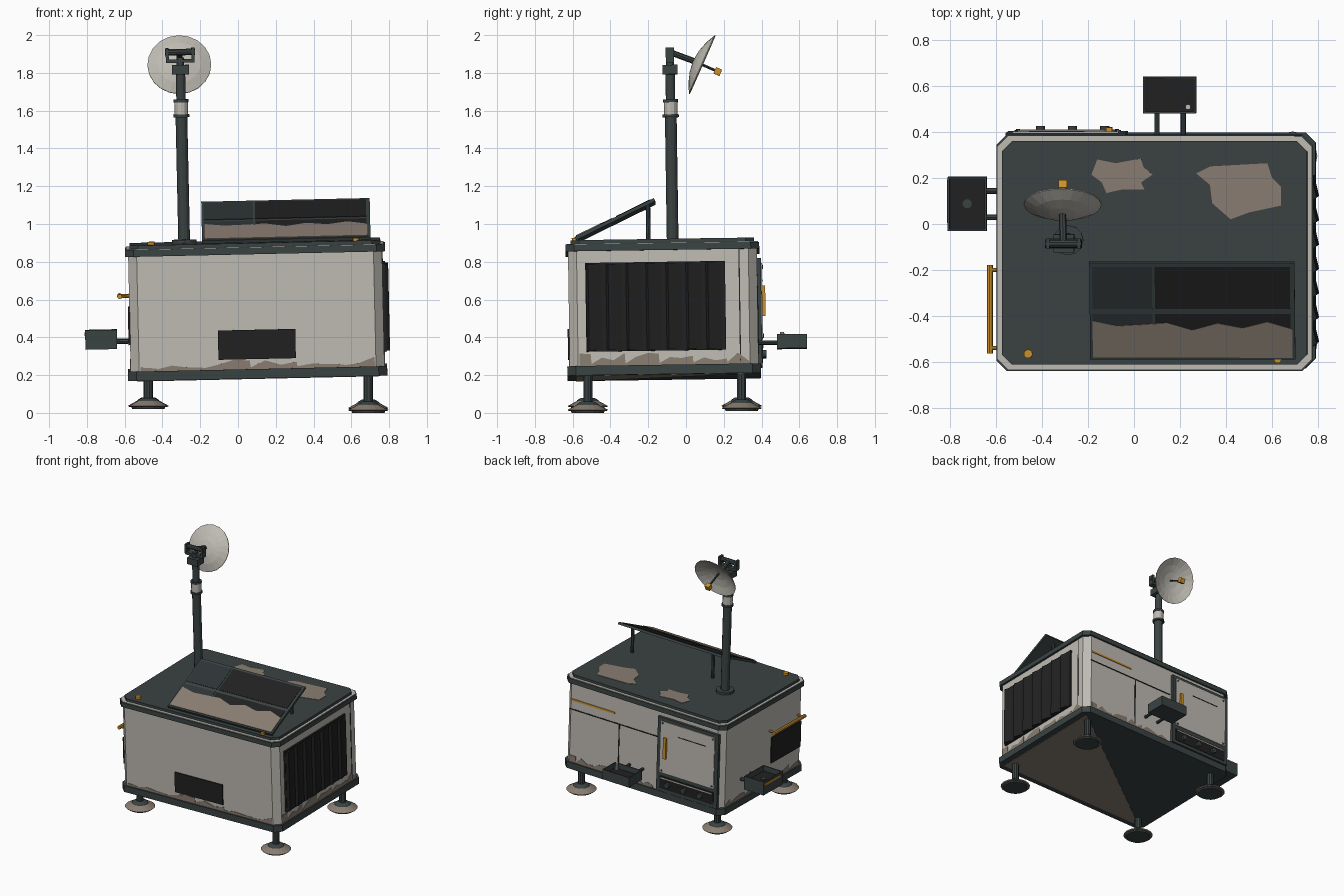
import bpy, bmesh, math, random
from mathutils import Matrix, Vector

random.seed(4)
if "Cube" in bpy.data.objects:
    bpy.data.objects.remove(bpy.data.objects["Cube"])


def material(name, rgb):
    m = bpy.data.materials.new(name)
    m.use_nodes = True
    m.diffuse_color = (*rgb, 1)
    m.node_tree.nodes["Principled BSDF"].inputs["Base Color"].default_value = (*rgb, 1)
    return m


LIGHT = material("pale paint", (0.52, 0.50, 0.45))
DARK = material("dark trim", (0.043, 0.055, 0.055))
SLATE = material("slate glass", (0.027, 0.035, 0.036))
BLACK = material("black", (0.015, 0.015, 0.015))
DUST = material("dust", (0.25, 0.205, 0.165))
ORANGE = material("orange", (0.60, 0.28, 0.025))

# The cabinet stands slightly out of level; its parts share this tilt
CX, CY = 0.109, -0.112
PIVOT = Matrix.Translation((CX, CY, 0))
TILT = PIVOT @ Matrix.Rotation(0.015, 4, 'X') @ Matrix.Rotation(-0.022, 4, 'Y') @ PIVOT.inverted()


def finish(name, bm, mats, matrix=TILT):
    bmesh.ops.recalc_face_normals(bm, faces=bm.faces)
    mesh = bpy.data.meshes.new(name)
    bm.to_mesh(mesh)
    bm.free()
    for m in mats:
        mesh.materials.append(m)
    ob = bpy.data.objects.new(name, mesh)
    ob.matrix_world = matrix
    bpy.context.collection.objects.link(ob)
    return ob


def frame(origin, u, v):
    u, v = Vector(u), Vector(v)
    return Matrix.Translation(origin) @ Matrix((u, v, u.cross(v))).transposed().to_4x4()


def plate(name, pts, fr, n0, n1, mat, matrix=TILT):
    """Extrude a flat outline along the normal of a frame."""
    bm = bmesh.new()
    low = [bm.verts.new(fr @ Vector((u, v, n0))) for u, v in pts]
    high = [bm.verts.new(fr @ Vector((u, v, n1))) for u, v in pts]
    bm.faces.new(low)
    bm.faces.new(high)
    for i in range(len(pts)):
        j = (i + 1) % len(pts)
        bm.faces.new((low[i], low[j], high[j], high[i]))
    return finish(name, bm, [mat], matrix)


def rect(u0, u1, v0, v1):
    return [(u0, v0), (u1, v0), (u1, v1), (u0, v1)]


def chamfered(hx, hy, c):
    corners = [(hx, hy - c), (hx - c, hy), (c - hx, hy), (-hx, hy - c)]
    corners += [(-x, -y) for x, y in corners]
    return [(CX + x, CY + y) for x, y in corners]


def lathe(name, profile, p0, axis, mat, sides=14, matrix=TILT, closed=False):
    """Revolve (radius, distance) points around an axis."""
    bm = bmesh.new()
    fr = Matrix.Translation(p0) @ Vector(axis).to_track_quat('Z', 'Y').to_matrix().to_4x4()
    rings = []
    for r, t in profile:
        angles = [math.tau * k / sides for k in range(sides)]
        rings.append([bm.verts.new(fr @ Vector((r * math.cos(a), r * math.sin(a), t))) for a in angles])
    for a, b in zip(rings, rings[1:] + rings[:1] if closed else rings[1:]):
        for k in range(sides):
            j = (k + 1) % sides
            bm.faces.new((a[k], a[j], b[j], b[k]))
    if not closed:
        bm.faces.new(rings[0])
        bm.faces.new(rings[-1])
    return finish(name, bm, [mat], matrix)


def rod(name, p0, p1, r, mat, sides=12, matrix=TILT):
    d = Vector(p1) - Vector(p0)
    return lathe(name, [(r, 0), (r, d.length)], p0, d, mat, sides, matrix)


HX, HY = 0.672, 0.5
X, Y, Z = Vector((1, 0, 0)), Vector((0, 1, 0)), Vector((0, 0, 1))
FRONT = frame((0, CY - HY, 0), X, Z)
BACK = frame((0, CY + HY, 0), -X, Z)
RIGHT = frame((CX + HX, 0, 0), Y, Z)
LEFT = frame((CX - HX, 0, 0), -Y, Z)
TOP = frame((0, 0, 0), X, Y)

# Cabinet shell, base trim, roof band and lid
for name, hx, hy, z0, z1, mat in (
        ("cabinet", HX, HY, 0.2, 0.88, LIGHT), ("base_trim", 0.686, 0.513, 0.19, 0.24, DARK),
        ("roof_band", 0.688, 0.513, 0.848, 0.884, DARK), ("roof_seal", 0.682, 0.507, 0.88, 0.888, LIGHT),
        ("roof_lid", 0.664, 0.486, 0.88, 0.907, DARK)):
    plate(name, chamfered(hx, hy, 0.045), TOP, z0, z1, mat)
x1, y1 = 0.64, 0.468
plate("underside_dust", [(CX + x1, CY + y1), (CX + x1, CY - y1), (CX - x1, CY - y1)],
      TOP, 0.187, 0.192, DUST)


# Jagged dust along the foot of each wall
def jagged(u0, u1, base, low, high, steps):
    pts = [(u1, base), (u0, base)]
    for i in range(steps):
        u = u0 + (u1 - u0) * i / (steps - 1)
        pts.append((u, random.uniform(low, high)))
        if i % 3 == 1:
            pts.append((u + 0.004, low))
    return pts


for name, fr, u0, u1, top in (("front_dust", FRONT, -0.51, 0.73, 0.295), ("back_dust", BACK, -0.73, -0.02, 0.30),
                              ("right_dust", RIGHT, -0.56, 0.34, 0.31), ("left_dust", LEFT, -0.34, 0.56, 0.30)):
    plate(name, jagged(u0, u1, 0.238, 0.25, top, 16), fr, -0.002, 0.003, DUST)

# Vents on the front and left walls, louvres on the right wall
plate("front_vent", rect(-0.097, 0.313, 0.293, 0.448), FRONT, -0.002, 0.008, BLACK)
plate("left_vent", rect(0.21, 0.57, 0.38, 0.58), LEFT, -0.002, 0.008, BLACK)
plate("louvre_backing", rect(-0.522, 0.218, 0.315, 0.785), RIGHT, -0.002, 0.014, BLACK)
for i in range(7):
    y = -0.522 + i * 0.1057
    plate("louvre_slat", [(0.79, y), (0.812, y + 0.015), (0.79, y + 0.105)], TOP, 0.322, 0.778, BLACK)
plate("right_seam", rect(0.290, 0.296, 0.25, 0.846), RIGHT, -0.002, 0.003, BLACK)

# Back wall seams and stripe
plate("back_seam_level", rect(-0.74, 0.01, 0.642, 0.65), BACK, -0.002, 0.003, BLACK)
plate("back_seam_upright", rect(-0.324, -0.316, 0.25, 0.642), BACK, -0.002, 0.003, BLACK)
plate("back_stripe", rect(-0.73, -0.36, 0.714, 0.728), BACK, -0.002, 0.005, ORANGE)

# Back door with its handle and control strip
plate("door_frame", rect(0.02, 0.54, 0.245, 0.815), BACK, -0.002, 0.02, DARK)
plate("door_leaf", rect(0.05, 0.51, 0.395, 0.79), BACK, 0.018, 0.025, LIGHT)
plate("door_seam", rect(0.2, 0.44, 0.70, 0.706), BACK, 0.02, 0.027, BLACK)
plate("door_handle", rect(0.082, 0.106, 0.51, 0.67), BACK, 0.02, 0.041, ORANGE)
plate("control_strip", rect(0.05, 0.51, 0.27, 0.365), BACK, 0.018, 0.024, BLACK)
plate("control_label", rect(0.06, 0.50, 0.348, 0.356), BACK, 0.02, 0.027, LIGHT)
for u in (0.12, 0.26, 0.40):
    rod("control_knob", BACK @ Vector((u, 0.31, 0.02)), BACK @ Vector((u, 0.31, 0.042)), 0.02, DARK)
for u in (0.065, 0.495):
    for v in (0.41, 0.775):
        rod("door_bolt", BACK @ Vector((u, v, 0.02)), BACK @ Vector((u, v, 0.03)), 0.008, DARK, 6)

# Grab rail on the left wall
rod("grab_rail", (-0.613, -0.553, 0.638), (-0.613, -0.168, 0.638), 0.013, ORANGE, 8)
for y in (-0.53, -0.19):
    rod("grab_rail_mount", (-0.613, y, 0.638), (-0.55, y, 0.638), 0.009, ORANGE, 8)


# Open trays carried on struts
def tray(name, x0, x1, y0, y1, z0, z1):
    bm = bmesh.new()
    bmesh.ops.create_cube(bm, size=1, matrix=Matrix.Translation(((x0 + x1) / 2, (y0 + y1) / 2, (z0 + z1) / 2))
                          @ Matrix.Diagonal((x1 - x0, y1 - y0, z1 - z0, 1)))
    bm.faces.ensure_lookup_table()
    lid = max(bm.faces, key=lambda f: f.calc_center_median().z)
    bmesh.ops.inset_region(bm, faces=[lid], thickness=0.012)
    floor = bmesh.ops.extrude_discrete_faces(bm, faces=[lid])["faces"][0]
    floor.material_index = 1
    bmesh.ops.translate(bm, verts=floor.verts, vec=(0, 0, -0.04))
    finish(name, bm, [DARK, BLACK])


tray("back_tray", 0.048, 0.278, 0.487, 0.646, 0.329, 0.404)
tray("left_tray", -0.80, -0.632, -0.024, 0.211, 0.353, 0.455)
for x in (0.108, 0.222):
    rod("back_tray_strut", (x, 0.37, 0.362), (x, 0.495, 0.362), 0.011, DARK, 8)
for y in (0.035, 0.15):
    rod("left_tray_strut", (-0.55, y, 0.392), (-0.64, y, 0.392), 0.013, DARK, 8)
rod("tray_knob", (0.244, 0.515, 0.36), (0.244, 0.515, 0.416), 0.012, LIGHT, 10)
rod("tray_drain", (-0.716, 0.094, 0.41), (-0.716, 0.094, 0.42), 0.02, DARK, 12)
plate("tray_stripe", rect(-0.2, -0.01, 0.425, 0.44), frame((-0.80, 0, 0), -Y, Z), -0.002, 0.003, ORANGE)

# Dust patches and marker lamps on the roof
patch_a = [(-0.14, 0.294), (-0.06, 0.278), (0.05, 0.298), (0.06, 0.264), (0.1, 0.228), (0.05, 0.194),
           (0.065, 0.164), (-0.03, 0.164), (-0.1, 0.148), (-0.12, 0.194), (-0.165, 0.228)]
patch_b = [(0.35, 0.264), (0.6, 0.278), (0.62, 0.214), (0.66, 0.174), (0.66, 0.094), (0.52, 0.064),
           (0.44, 0.034), (0.36, 0.104), (0.35, 0.184), (0.29, 0.234)]
for pts in (patch_a, patch_b):
    plate("roof_dust", pts, TOP, 0.905, 0.910, DUST)
rod("marker_lamp", (-0.44, -0.551, 0.9), (-0.44, -0.551, 0.925), 0.019, ORANGE)
rod("marker_lamp", (0.645, -0.575, 0.9), (0.645, -0.575, 0.922), 0.016, ORANGE)

# Sloping solar panel with cells, dust and rear posts
slope = math.atan2(0.2, 0.423)
PANEL = frame((-0.17, -0.576, 0.925), X, (0, math.cos(slope), math.sin(slope)))
W, L = 0.892, 0.468
plate("solar_panel", rect(0, W, 0, L), PANEL, -0.018, 0, DARK)
for u0, u1, mat in ((0.012, 0.272, SLATE), (0.284, W - 0.02, BLACK)):
    for v0, v1 in ((0.015, 0.222), (0.246, L - 0.018)):
        plate("solar_cell", rect(u0, u1, v0, v1), PANEL, -0.002, 0.003, mat)
edge = [0.19, 0.165, 0.172, 0.18, 0.145, 0.178, 0.155, 0.185, 0.15]
panel_dust = [(W - 0.012, 0.012), (0.012, 0.012)]
panel_dust += [(0.012 + (W - 0.024) * i / 8, v) for i, v in enumerate(edge)]
plate("panel_dust", panel_dust, PANEL, -0.002, 0.005, DUST)
for x in (-0.07, 0.62):
    rod("panel_post", (x, -0.185, 0.9), (x, -0.185, 1.095), 0.012, DARK, 8)

# Telescopic mast
MX, MY = -0.265, -0.057
for name, r, z0, z1, mat in (
        ("mast_flange", 0.065, 0.9, 0.925, DARK), ("mast_lower", 0.031, 0.9, 1.58, DARK),
        ("mast_ring_low", 0.043, 1.573, 1.588, DARK), ("mast_sleeve", 0.036, 1.585, 1.655, LIGHT),
        ("mast_ring_high", 0.04, 1.652, 1.668, DARK), ("mast_upper", 0.025, 1.66, 1.81, DARK),
        ("mast_neck", 0.02, 1.84, 1.89, DARK)):
    rod(name, (MX, MY, z0), (MX, MY, z1), r, mat)

# Yoke and tilting arm
plate("mast_head", rect(MX - 0.045, MX + 0.045, MY - 0.04, MY + 0.04), TOP, 1.80, 1.85, DARK)
plate("yoke_base", rect(MX - 0.075, MX + 0.075, MY - 0.022, MY + 0.022), TOP, 1.862, 1.88, DARK)
for s in (-1, 1):
    x = MX + s * 0.068
    plate("yoke_cheek", rect(x - 0.008, x + 0.008, MY - 0.022, MY + 0.022), TOP, 1.87, 1.94, DARK)
rod("yoke_axle", (MX - 0.08, MY, 1.918), (MX + 0.08, MY, 1.918), 0.018, DARK, 10)

# Dish and feed
AXIS = Vector((0, 0.909, -0.417))
DISH = Vector((-0.27, 0.111, 1.85))
rod("dish_arm", (MX, MY, 1.918), DISH - AXIS * 0.045, 0.016, DARK, 8)
bowl = [(0.002, -0.05), (0.06, -0.043), (0.115, -0.026), (0.169, 0)]
inner = [(r, t + 0.005) for r, t in reversed(bowl)]
lathe("dish", bowl + inner, DISH, AXIS, LIGHT, 20, closed=True)
rod("feed_rod", DISH - AXIS * 0.048, DISH + AXIS * 0.08, 0.007, DARK, 8)
FEED = frame(DISH, X, Vector((0, 0.417, 0.909)))
plate("feed_horn", rect(-0.018, 0.018, -0.018, 0.018), FEED, -0.075, -0.11, ORANGE)

# Levelling legs, each set to the ground height
for x, y, z in ((-0.475, -0.52, 0.02), (0.69, -0.52, 0.0), (-0.475, 0.295, 0.022), (0.69, 0.295, 0.01)):
    level = Matrix.Identity(4)
    base = Vector((x, y, z))
    rod("leg", base + Z * 0.03, (x, y, 0.21), 0.025, DARK, 10, level)
    lathe("foot_sole", [(0.086, 0), (0.09, 0.014)], base, Z, DARK, 16, level)
    lathe("foot_dust", [(0.1, 0.01), (0.107, 0.016), (0.06, 0.042)], base, Z, DUST, 16, level)
    lathe("foot_collar", [(0.062, 0.038), (0.055, 0.048), (0.035, 0.06)], base, Z, DARK, 12, level)
